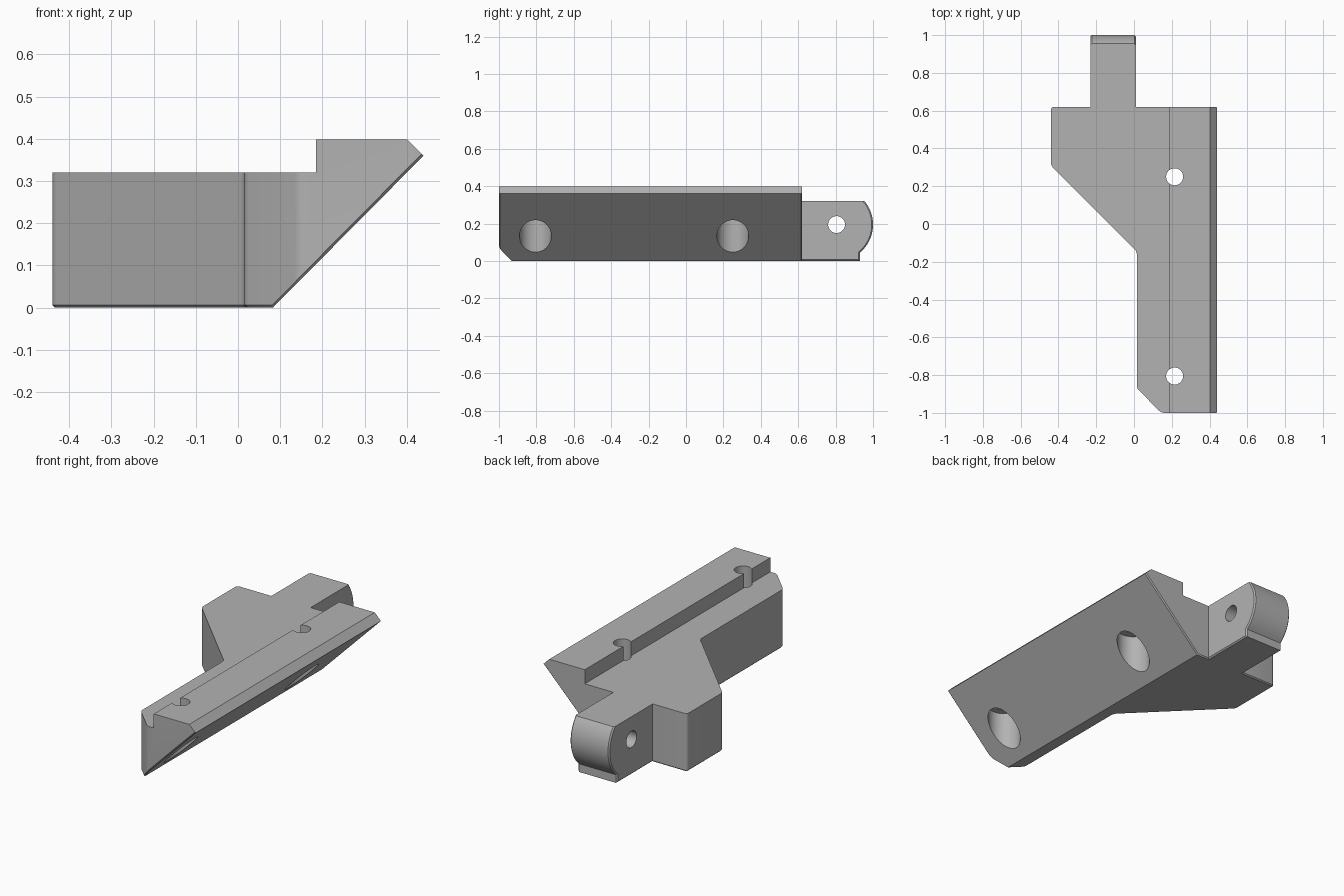
import bpy, bmesh, math
from mathutils import Vector

if "Cube" in bpy.data.objects:
    bpy.data.objects.remove(bpy.data.objects["Cube"])

grey = bpy.data.materials.new("light_grey")
grey.use_nodes = True
grey.diffuse_color = (0.45, 0.45, 0.45, 1)
grey.node_tree.nodes["Principled BSDF"].inputs["Base Color"].default_value = (0.45, 0.45, 0.45, 1)


def prism(name, points, place, start, end):
    """Extrude a 2D outline; place(u, v, w) maps it into space."""
    bm = bmesh.new()
    face = bm.faces.new([bm.verts.new(place(u, v, start)) for u, v in points])
    out = bmesh.ops.extrude_face_region(bm, geom=[face])
    shift = Vector(place(0, 0, end)) - Vector(place(0, 0, start))
    bmesh.ops.translate(bm, vec=shift, verts=[g for g in out["geom"] if isinstance(g, bmesh.types.BMVert)])
    bmesh.ops.recalc_face_normals(bm, faces=bm.faces)
    mesh = bpy.data.meshes.new(name)
    bm.to_mesh(mesh)
    bm.free()
    mesh.materials.append(grey)
    obj = bpy.data.objects.new(name, mesh)
    bpy.context.collection.objects.link(obj)
    return obj


def bevel(obj, rule, width, segments=1):
    bm = bmesh.new()
    bm.from_mesh(obj.data)
    bm.normal_update()
    edges = [e for e in bm.edges if len(e.link_faces) == 2 and rule(e)]
    bmesh.ops.bevel(bm, geom=edges, offset=width, segments=segments, profile=0.5,
                    affect='EDGES', clamp_overlap=True)
    bm.to_mesh(obj.data)
    bm.free()


def combine(obj, other, operation):
    mod = obj.modifiers.new("combine", 'BOOLEAN')
    mod.operation, mod.solver, mod.object = operation, 'EXACT', other
    bpy.context.view_layer.objects.active = obj
    bpy.ops.object.modifier_apply(modifier=mod.name)
    bpy.data.objects.remove(other)


def circle(cu, cv, r, n=48):
    return [(cu + r * math.cos(math.tau * i / n), cv + r * math.sin(math.tau * i / n)) for i in range(n)]


def along_x(u, v, w): return (w, u, v)
def along_y(u, v, w): return (u, w, v)
def along_z(u, v, w): return (u, v, w)


# Body: plan outline trimmed by the sloped and stepped cross-section
plan = [(-.44, .62), (-.44, .31), (.015, -.145), (.015, -.87), (.145, -1), (.5, -1), (.5, .62)]
section = [(-.6, 0), (.083, 0), (.44, .36), (.402, .398), (.185, .398), (.185, .32), (-.6, .32)]
body = prism("bracket_body", plan, along_z, -.1, .5)
bevel(body, lambda e: abs(e.verts[0].co.z - e.verts[1].co.z) > .1 and e.verts[0].co.x < .4, .015, 3)
combine(body, prism("section_trim", section, along_y, -1.1, .7), 'INTERSECT')


# Thin chamfer around the underside and the slope
def underside_rim(e):
    n = sorted(f.normal.z for f in e.link_faces)
    return n[0] < -.5 and abs(n[1]) < .1


bevel(body, underside_rim, .006)

# Tongue with rounded end around the pivot
cy, cz, r = .805, .195, .195
a0, a1 = math.asin((.055 - cz) / r), math.asin((.32 - cz) / r)
arc = [(cy + r * math.cos(a0 + (a1 - a0) * i / 20), cz + r * math.sin(a0 + (a1 - a0) * i / 20))
       for i in range(21)]
tongue = prism("tongue", [(.5, 0), (.93, 0), (.93, .045)] + arc + [(.5, .32)], along_x, -.23, .01)


def tongue_rim(e):
    side = any(abs(f.normal.x) > .9 for f in e.link_faces)
    outer = any(abs(f.normal.x) < .1 and f.normal.y > -.5 and f.normal.z < .95 for f in e.link_faces)
    return side and outer


bevel(tongue, tongue_rim, .007)
combine(body, tongue, 'UNION')

# Pivot hole, bolt holes and counterbores
combine(body, prism("pivot_hole", circle(cy, cz, .045), along_x, -.5, .3), 'DIFFERENCE')
for y in (-.805, .25):
    combine(body, prism("bolt_hole", circle(.215, y, .045), along_z, -.2, .6), 'DIFFERENCE')
    combine(body, prism("counterbore", circle(.215, y, .085), along_z, -.2, .27), 'DIFFERENCE')

bpy.ops.object.select_all(action='DESELECT')
body.select_set(True)
bpy.context.view_layer.objects.active = body
bpy.ops.object.shade_smooth_by_angle(angle=math.radians(32))
